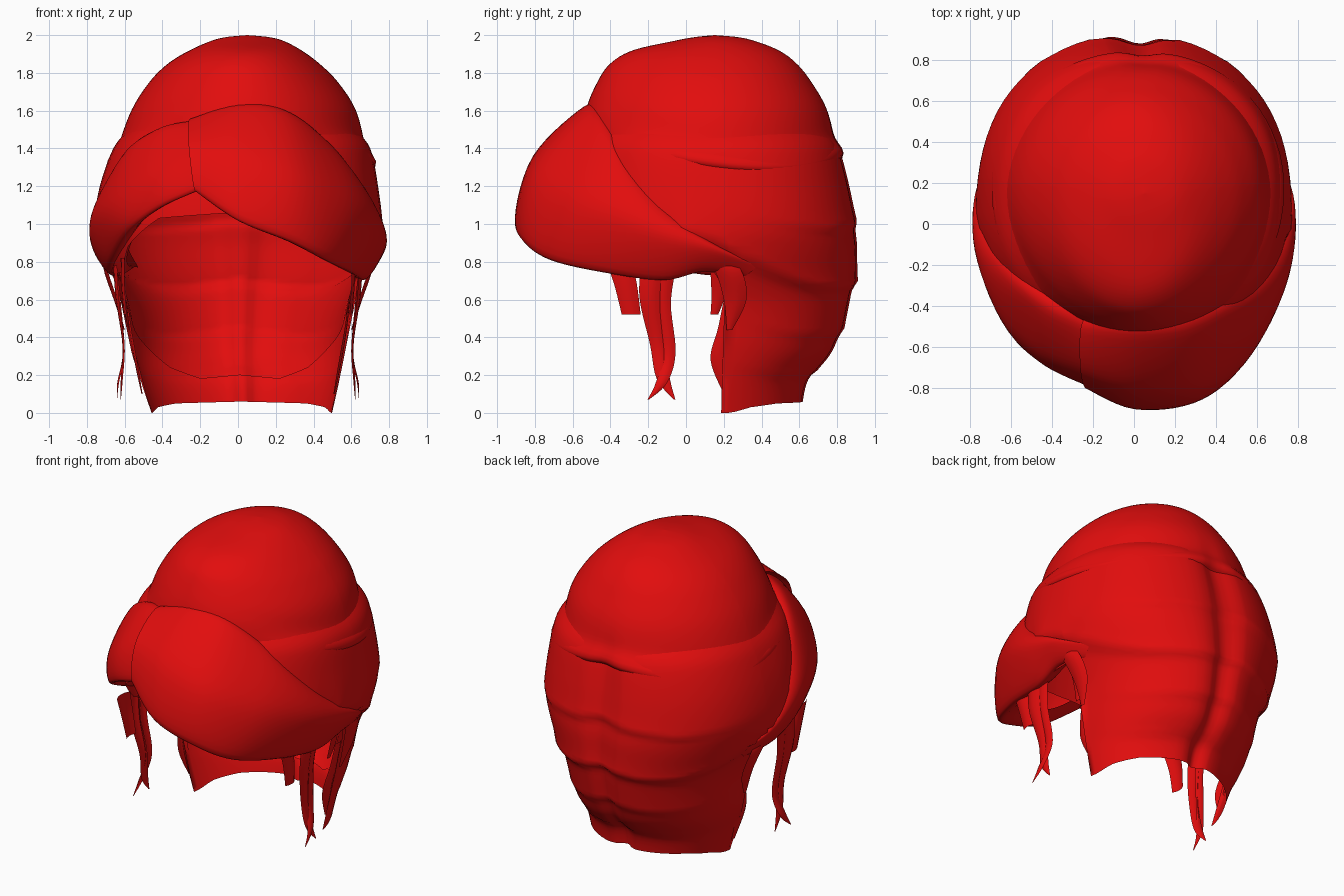
import bpy, bmesh
from math import sin, cos, pi, radians, exp, copysign
from mathutils import Vector

if "Cube" in bpy.data.objects:
    bpy.data.objects.remove(bpy.data.objects["Cube"])

COLOR = (0.76, 0.004, 0.004, 1)
red = bpy.data.materials.new("hair red")
red.use_nodes = True
red.diffuse_color = COLOR
red.node_tree.nodes["Principled BSDF"].inputs["Base Color"].default_value = COLOR
YC = 0.15  # depth of the head axis


def spline(pts, n):
    """Smooth curve through points of any dimension, n steps per span."""
    ext = [pts[0]] + list(pts) + [pts[-1]]
    out = []
    for a, b, c, d in zip(ext, ext[1:], ext[2:], ext[3:]):
        for k in range(n):
            t = k / n
            out.append([q + t * (r - p) / 2 + t * t * (2 * p - 5 * q + 4 * r - s) / 2
                        + t ** 3 * (3 * q - p - 3 * r + s) / 2
                        for p, q, r, s in zip(a, b, c, d)])
    return out + [list(pts[-1])]


def lookup(table, v):
    """Linear interpolation of table rows keyed by their first value."""
    v = min(max(v, table[0][0]), table[-1][0])
    for a, b in zip(table, table[1:]):
        if v <= b[0]:
            t = (v - a[0]) / max(b[0] - a[0], 1e-6)
            return [p + t * (q - p) for p, q in zip(a, b)]


def grid(name, rows, closed=False):
    """Smooth sheet through rows of points, facing away from the head axis."""
    bm = bmesh.new()
    vs = [[bm.verts.new(p) for p in row] for row in rows]
    for a, b in zip(vs, vs[1:]):
        m = len(a)
        for i in range(m if closed else m - 1):
            j = (i + 1) % m
            bm.faces.new((a[i], a[j], b[j], b[i]))
    bmesh.ops.remove_doubles(bm, verts=bm.verts, dist=0.0005)
    bmesh.ops.recalc_face_normals(bm, faces=bm.faces)
    bm.normal_update()
    middle = Vector((0, YC, 0.9))
    if sum(f.normal.dot(f.calc_center_median() - middle) * f.calc_area() for f in bm.faces) < 0:
        bmesh.ops.reverse_faces(bm, faces=bm.faces)
    for f in bm.faces:
        f.smooth = True
    me = bpy.data.meshes.new(name)
    bm.to_mesh(me)
    bm.free()
    me.materials.append(red)
    bpy.context.collection.objects.link(bpy.data.objects.new(name, me))


def ring_point(sec, ang, d, z, power):
    """Point on a rounded head cross-section, pushed outward by d."""
    _, cx, hx, yf, yb = sec
    c, s = cos(ang), sin(ang)
    c, s = copysign(abs(c) ** power, c), copysign(abs(s) ** power, s)
    depth = yb - YC if s > 0 else YC - yf
    return (cx + (hx + d) * c, YC + (depth + d) * s, z)


# Column angles around the head, with extra ones at the front edge and groove
half = sorted(list(range(-90, 91, 5)) + [4, 82, 87])
angles = half + [180 - a for a in reversed(half[1:-1])]


def mirrored(a):
    return a if a <= 90 else 180 - a


# Back shell: z, centre x, half width, front y, back y
shell = spline([(0, .02, .48, -.4, .62), (.18, .01, .53, -.45, .66),
                (.34, 0, .57, -.48, .79), (.6, 0, .615, -.52, .88),
                (.85, 0, .72, -.58, .915), (1, 0, .755, -.6, .905),
                (1.2, .005, .735, -.58, .875), (1.4, .02, .68, -.54, .82),
                (1.5, .02, .6, -.5, .74)], 8)
# Lower edge height by angle
hem = [(-90, 1.06), (-60, 1.03), (-40, .88), (-28, .74), (0, .74), (4, .66),
       (5, 0), (12, 0), (25, .03), (45, .05), (90, .06)]
lining_hem = [(-90, 1.3), (-12, 1.3), (0, .74), (4, .66), (5, .46), (25, .36),
              (45, .24), (65, .18), (90, .2)]
# Swag folds: height at the back, rise toward the side, depth
folds = [(1.02, .06, .018), (.7, .2, .028), (.45, .1, .018), (.24, .06, .015)]


def shell_offset(ang, z):
    s = sin(ang)
    d = 0
    for base, rise, amp in folds:
        dz = z - base - rise * (1 - s) ** 2 + .05 * abs(sin(2 * ang))
        fade = 1 if rise > .15 else max(s, 0) ** 2
        if s > -.2:
            d += fade * amp * (exp(-dz / .1) if dz > 0 else exp(dz / .02) - .3 * exp(dz / .06))
    if s > 0:  # groove down the middle of the back
        d -= .05 * exp(-((cos(ang) - .03) / .12) ** 2)
    return d


def head_sheet(name, top, edge, inset):
    rows = []
    for k in range(61):
        row = []
        for a in angles:
            z = max(top * (1 - k / 60), lookup(edge, mirrored(a))[1])
            t = radians(a)
            power = .85 if sin(t) < 0 else 1.05 - .12 * min(z, 1)
            row.append(ring_point(lookup(shell, z), t, shell_offset(t, z) - inset, z, power))
        rows.append(row)
    grid(name, rows, True)


head_sheet("back_hair_shell", 1.5, hem, 0)
head_sheet("inner_hair_layer", 1.3, lining_hem, .03)

# Crown dome with a rolled band along its lower edge
crown = spline([(1.2, .02, .69, -.56, .82), (1.4, .02, .655, -.55, .8),
                (1.6, .03, .595, -.53, .75), (1.75, .03, .5, -.47, .665),
                (1.85, .03, .40, -.40, .585), (1.92, .04, .295, -.28, .49),
                (1.97, .05, .19, -.06, .36), (1.99, .05, .11, .05, .27),
                (2, .05, 0, YC, YC)], 8)
rows = []
for k in range(41):
    row = []
    for a in angles:
        t = radians(a)
        s = sin(t)
        low = 1.25 + (.3 if s > .5 else .1) * (s - .5) ** 2
        z = low + (2 - low) * sin(k / 40 * pi / 2)
        band = .045 * min(1, max(0, (s + .8) * 2))
        d = band * exp(-((z - low - .06) / .055) ** 2) - (.05 if k == 0 else 0)
        if s > 0:
            d -= .04 * exp(-((cos(t) - .03) / .11) ** 2) * exp(-(z - low) / .12)
        power = .95 + .07 * min(1, (z - low) / .2)
        row.append(ring_point(lookup(crown, z), t, d * (2 - z) / .7, z, power))
    rows.append(row)
grid("crown", rows, True)


def fringe(name, columns):
    """Swept lock from columns of top, middle and bottom points."""
    lines = []
    for top, mid, low in columns:
        tuck = (top[0] * .8, YC + (top[1] - YC) * .84, top[2] - .02)
        inner = (low[0] * .86, YC + (low[1] - YC) * .86, low[2] + .05)
        lines.append(spline([tuck, top, mid, low, inner], 7))
    grid(name, list(zip(*[spline(pts, 6) for pts in zip(*lines)])))


fringe("left_fringe", [
    ((-.26, -.51, 1.55), (-.26, -.72, 1.4), (-.23, -.80, 1.18)),
    ((0, -.54, 1.62), (0, -.81, 1.36), (0, -.90, 1.03)),
    ((.25, -.52, 1.59), (.31, -.80, 1.27), (.28, -.87, .92)),
    ((.46, -.42, 1.45), (.56, -.62, 1.15), (.48, -.72, .82)),
    ((.62, -.30, 1.26), (.71, -.38, 1.04), (.62, -.42, .75)),
    ((.72, -.10, 1.06), (.78, -.12, .93), (.68, -.12, .71)),
    ((.75, .14, .9), (.77, .14, .85), (.69, .1, .75)),
    ((.66, .36, .79), (.67, .37, .77), (.64, .3, .72))])
fringe("right_fringe", [
    ((-.25, -.50, 1.54), (-.25, -.70, 1.38), (-.22, -.79, 1.18)),
    ((-.42, -.42, 1.5), (-.47, -.62, 1.27), (-.42, -.69, 1.09)),
    ((-.59, -.28, 1.39), (-.66, -.43, 1.13), (-.58, -.53, .97)),
    ((-.70, -.1, 1.18), (-.775, -.13, 1.02), (-.67, -.22, .82)),
    ((-.74, .14, .94), (-.77, .14, .87), (-.68, .05, .74)),
    ((-.66, .36, .79), (-.67, .37, .77), (-.64, .3, .72))])


def strand(name, side, path):
    """Flat lock along a path of x, y, z, half width."""
    rows = []
    for x, y, z, w in spline(path, 6):
        rows.append([(side * (x + .3 * w * (1 - u * u)), y + u * w, z) for u in (-1, -.5, 0, .5, 1)])
    grid(name, rows)


# Loose locks in front of and behind each ear
for label, side in (("left", 1), ("right", -1)):
    strand(label + "_front_strand", side, [(.64, -.17, .78, .07), (.63, -.19, .6, .055),
           (.6, -.15, .36, .04), (.61, -.12, .18, .035), (.62, -.06, .07, .004)])
    strand(label + "_rear_strand", side, [(.64, -.10, .78, .05), (.62, -.12, .58, .04),
           (.6, -.09, .32, .035), (.63, -.13, .16, .03), (.64, -.2, .07, .004)])
    strand(label + "_cheek_tuft", side, [(.6, -.36, .82, .07), (.6, -.32, .68, .06),
           (.59, -.29, .52, .05)])
    strand(label + "_ear_curl", side, [(.69, .12, .86, .05), (.69, .22, .76, .07),
           (.64, .26, .6, .06), (.6, .23, .44, .015)])
    strand(label + "_ear_wisp", side, [(.62, .16, .74, .03), (.59, .17, .62, .035),
           (.57, .15, .52, .02)])
    strand(label + "_nape_wisp", side, [(.585, .23, .6, .03), (.565, .21, .45, .04),
           (.535, .18, .28, .05), (.505, .22, .1, .02)])
